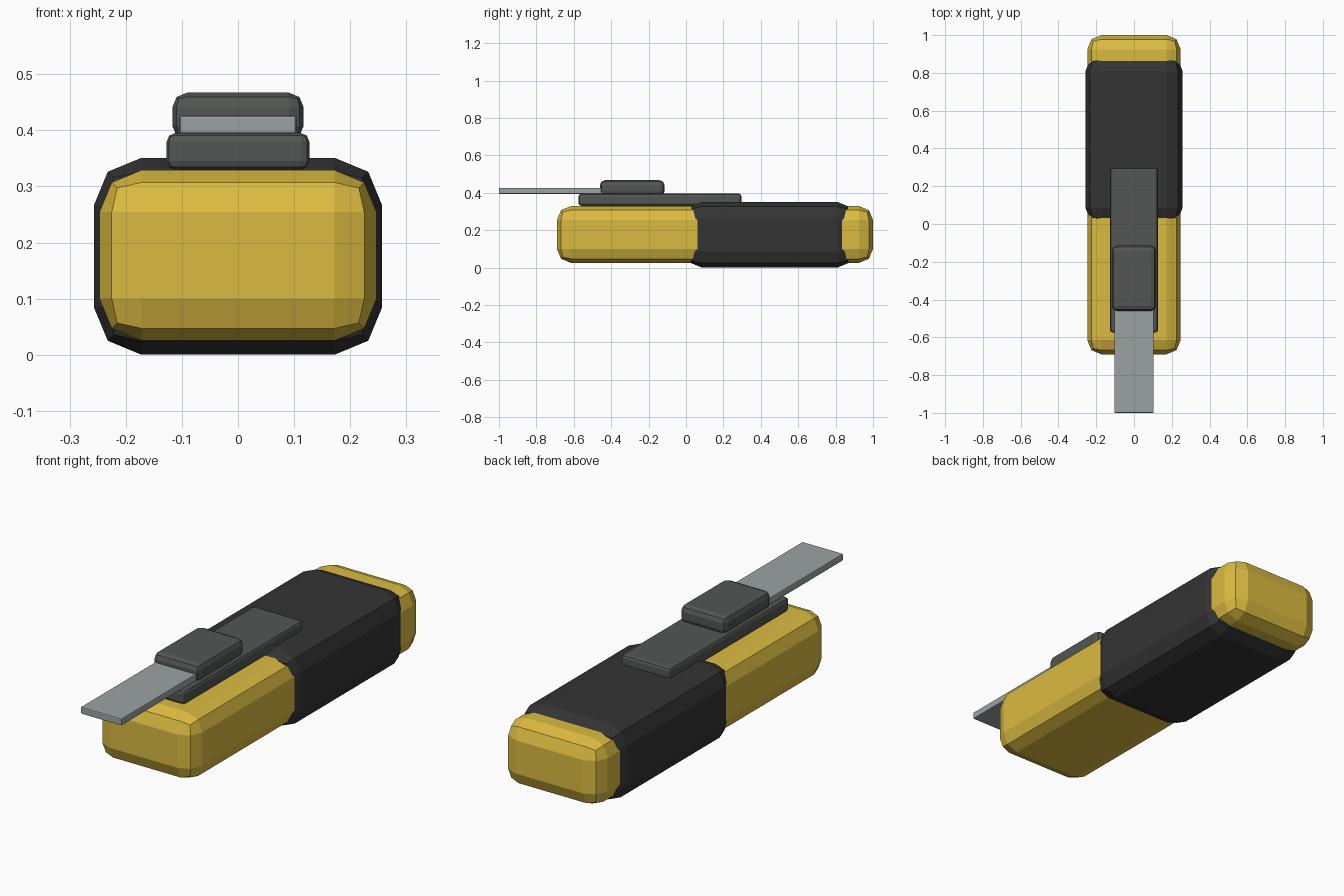
import bpy, bmesh

if "Cube" in bpy.data.objects:
    bpy.data.objects.remove(bpy.data.objects["Cube"])


def material(name, rgb):
    m = bpy.data.materials.new(name)
    m.diffuse_color = (*rgb, 1)
    m.use_nodes = True
    m.node_tree.nodes["Principled BSDF"].inputs["Base Color"].default_value = m.diffuse_color
    return m


yellow = material("yellow_plastic", (0.71, 0.50, 0.052))
black = material("black_rubber", (0.034, 0.034, 0.034))
grey = material("dark_grey_plastic", (0.085, 0.094, 0.087))
steel = material("steel", (0.33, 0.365, 0.365))


def rounded_box(name, half_width, y0, y1, z0, z1, bevel, mat, segments=2):
    """Box centred on x with faceted rounded edges."""
    bm = bmesh.new()
    bmesh.ops.create_cube(bm, size=1)
    for v in bm.verts:
        v.co.x *= 2 * half_width
        v.co.y = y1 if v.co.y > 0 else y0
        v.co.z = z1 if v.co.z > 0 else z0
    me = bpy.data.meshes.new(name)
    bm.to_mesh(me)
    bm.free()
    me.materials.append(mat)
    ob = bpy.data.objects.new(name, me)
    bpy.context.collection.objects.link(ob)
    mod = ob.modifiers.new("rounded_edges", 'BEVEL')
    mod.width = bevel
    mod.segments = segments
    return ob


# Handle and the sleeve wrapped round its rear half
rounded_box("handle", 0.247, -0.69, 1.0, 0.025, 0.329, 0.075, yellow)
rounded_box("grip_sleeve", 0.257, 0.0, 0.895, 0.0, 0.351, 0.085, black)

# Slide rail, thumb button and blade on top
rounded_box("slide_rail", 0.127, -0.575, 0.297, 0.33, 0.395, 0.015, grey)
rounded_box("thumb_button", 0.117, -0.46, -0.115, 0.382, 0.467, 0.026, grey)
rounded_box("blade", 0.104, -1.0, -0.2, 0.394, 0.426, 0.004, steel)
